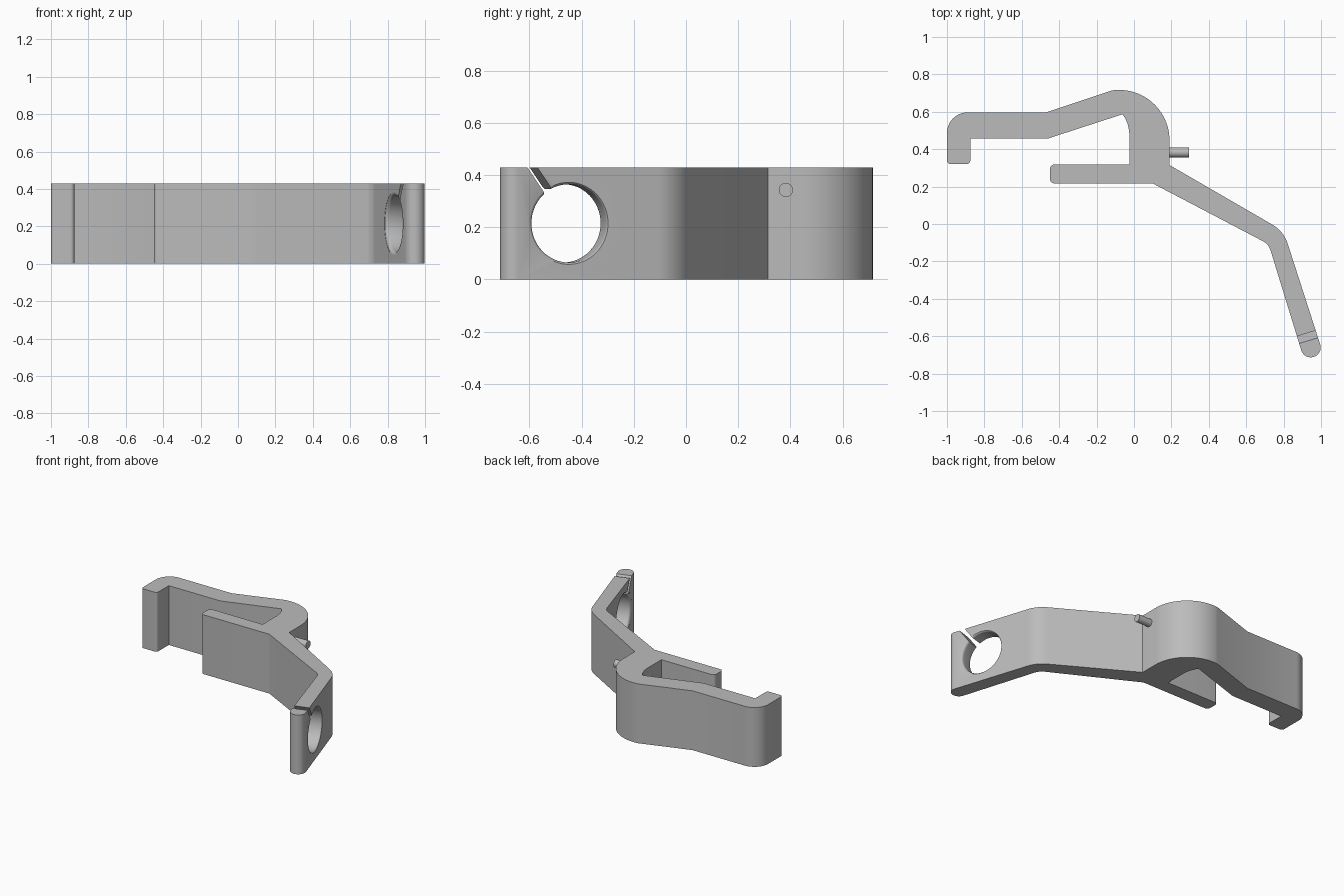
import bpy, bmesh
from math import cos, sin, pi, radians
from mathutils import Vector, Matrix

if "Cube" in bpy.data.objects:
    bpy.data.objects.remove(bpy.data.objects["Cube"])

HEIGHT = 0.43
gray = bpy.data.materials.new("plain gray")
gray.use_nodes = True
gray.diffuse_color = (0.5, 0.5, 0.5, 1)
gray.node_tree.nodes["Principled BSDF"].inputs["Base Color"].default_value = (0.5, 0.5, 0.5, 1)


def make_object(name, bm):
    bmesh.ops.recalc_face_normals(bm, faces=bm.faces)
    mesh = bpy.data.meshes.new(name)
    bm.to_mesh(mesh)
    bm.free()
    mesh.materials.append(gray)
    obj = bpy.data.objects.new(name, mesh)
    bpy.context.collection.objects.link(obj)
    return obj


def activate(obj):
    bpy.ops.object.select_all(action='DESELECT')
    obj.select_set(True)
    bpy.context.view_layer.objects.active = obj


def arc(cx, cy, r, start, end, n=16):
    """Outline points on an arc, as sharp corners."""
    angles = [radians(start + (end - start) * i / n) for i in range(n + 1)]
    return [(cx + r * cos(a), cy + r * sin(a), 0) for a in angles]


def round_corners(points, n=8):
    """Replace each (x, y, setback) corner by a circular fillet."""
    out = []
    for i, (x, y, d) in enumerate(points):
        p = Vector((x, y))
        if d == 0:
            out.append(p)
            continue
        to_prev = (Vector(points[i - 1][:2]) - p).normalized()
        to_next = (Vector(points[(i + 1) % len(points)][:2]) - p).normalized()
        bisector = (to_prev + to_next).normalized()
        centre = p + bisector * d / bisector.dot(to_prev)
        a, b = p + to_prev * d - centre, p + to_next * d - centre
        for k in range(n + 1):
            v = a.lerp(b, k / n)
            out.append(centre + v.normalized() * a.length)
    return out


# Clip outline: hook, jaw, bent arm, rounded tip, shoulder
arm_tip = Vector((0.945, -0.66, 0))
outline = [(-1, 0.597, 0.11), (-1, 0.32, 0.02), (-0.875, 0.32, 0.02),
           (-0.875, 0.457, 0), (-0.46, 0.457, 0)]
outline += arc(-0.215, 0.475, 0.19, 36, 0)
outline += [(-0.025, 0.318, 0), (-0.45, 0.318, 0.025), (-0.45, 0.217, 0.025),
            (0.10, 0.217, 0), (0.72, -0.108, 0.035)]
outline += arc(arm_tip.x, arm_tip.y, 0.053, 197, 377)
outline += [(0.80, -0.038, 0.07), (0.19, 0.315, 0)]
outline += arc(-0.08, 0.447, 0.27, 0, 98, 24)
outline += [(-0.47, 0.597, 0)]

bm = bmesh.new()
base = bm.faces.new([bm.verts.new((p.x, p.y, 0)) for p in round_corners(outline)])
top = bmesh.ops.extrude_face_region(bm, geom=[base])
bmesh.ops.translate(bm, vec=(0, 0, HEIGHT),
                    verts=[v for v in top["geom"] if isinstance(v, bmesh.types.BMVert)])
clip_body = make_object("clip_body", bm)

# Frame at the hole: along the arm, up, and through the arm
along = Vector((0.29, -0.957, 0)).normalized()
through = Vector((-along.y, along.x, 0))
up = Vector((0, 0, 1))
centre = arm_tip - along * 0.209 + up * HEIGHT / 2
frame = Matrix.Translation(centre) @ Matrix((along, up, through)).transposed().to_4x4()

# Hole cutter with softly flared rims
FLARE, HALF, RADIUS, SEGMENTS = 0.018, 0.053, 0.15, 64
rim = []
for i in range(7):
    a = pi / 2 * i / 6
    rim.append((HALF - FLARE + FLARE * sin(a), RADIUS + FLARE * (1 - cos(a))))
rim.append((HALF + 0.02, RADIUS + FLARE))
profile = [(-t, r) for t, r in reversed(rim)] + rim
bm = bmesh.new()
rings = [[bm.verts.new((r * cos(2 * pi * k / SEGMENTS), r * sin(2 * pi * k / SEGMENTS), t))
          for k in range(SEGMENTS)] for t, r in profile]
for lower, upper in zip(rings, rings[1:]):
    for k in range(SEGMENTS):
        j = (k + 1) % SEGMENTS
        bm.faces.new((lower[k], lower[j], upper[j], upper[k]))
bm.faces.new(rings[0])
bm.faces.new(rings[-1])
bm.transform(frame)
hole_cutter = make_object("hole_cutter", bm)

# Slanted slot cutter from the hole to the top edge
bm = bmesh.new()
bmesh.ops.create_cube(bm, size=1, matrix=frame @ Matrix.Rotation(radians(55), 4, 'Z')
                      @ Matrix.Translation((0.23, 0, 0)) @ Matrix.Diagonal((0.26, 0.033, 0.3, 1)))
slot_cutter = make_object("slot_cutter", bm)

activate(clip_body)
for cutter in (hole_cutter, slot_cutter):
    cut = clip_body.modifiers.new(cutter.name, 'BOOLEAN')
    cut.operation, cut.solver, cut.object = 'DIFFERENCE', 'EXACT', cutter
    bpy.ops.object.modifier_apply(modifier=cut.name)
    bpy.data.objects.remove(cutter)

# Small peg on the shoulder
bm = bmesh.new()
bmesh.ops.create_cone(bm, cap_ends=True, segments=32, radius1=0.027, radius2=0.027, depth=0.145,
                      matrix=Matrix.Translation((0.2225, 0.383, 0.343)) @ Matrix.Rotation(pi / 2, 4, 'Y'))
peg = make_object("peg", bm)

for obj in (clip_body, peg):
    activate(obj)
    bpy.ops.object.shade_smooth_by_angle(angle=radians(25))
